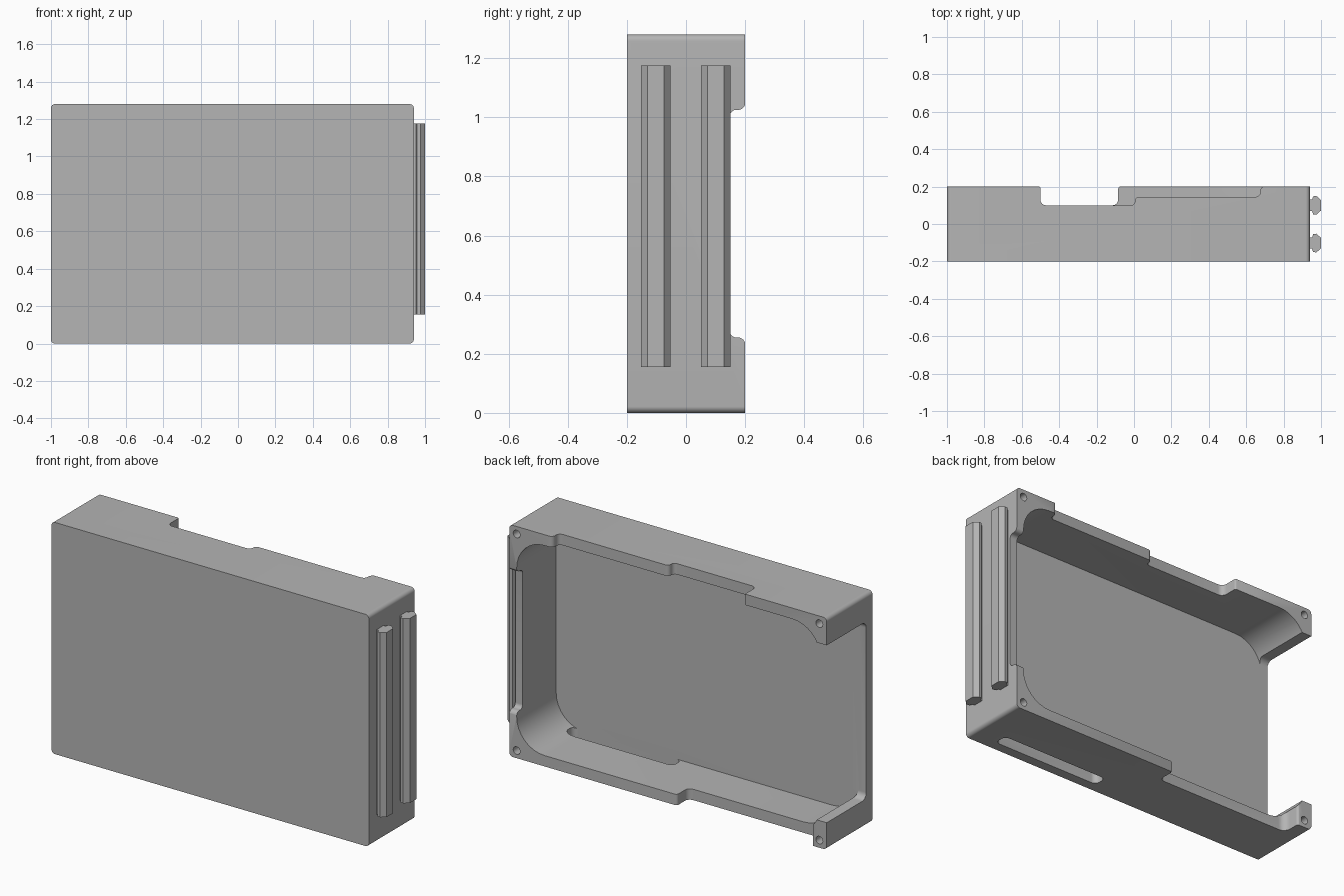
import bpy, bmesh, math
from mathutils import Vector

cube = bpy.data.objects.get("Cube")
if cube:
    bpy.data.objects.remove(cube, do_unlink=True)

grey = bpy.data.materials.new("plain grey")
grey.use_nodes = True
COLOUR = (0.46, 0.46, 0.46, 1)
grey.diffuse_color = COLOUR
grey.node_tree.nodes["Principled BSDF"].inputs["Base Color"].default_value = COLOUR


def rounded(corners, steps=8):
    """Outline of (u, v, radius) corners with each corner filleted."""
    out = []
    for i, (u, v, r) in enumerate(corners):
        p = Vector((u, v))
        if not r:
            out.append(p)
            continue
        a = (Vector(corners[i - 1][:2]) - p).normalized()
        b = (Vector(corners[(i + 1) % len(corners)][:2]) - p).normalized()
        half = a.angle(b) / 2
        centre = p + (a + b).normalized() * r / math.sin(half)
        start = p + a * r / math.tan(half) - centre
        end = p + b * r / math.tan(half) - centre
        sweep = start.angle_signed(end)
        for k in range(steps + 1):
            t = -sweep * k / steps
            c, s = math.cos(t), math.sin(t)
            out.append(centre + Vector((start.x * c - start.y * s, start.x * s + start.y * c)))
    return out


def prism(name, corners, axis, lo, hi):
    """Extrude an outline along an axis from lo to hi."""
    place = {"x": lambda p, w: (w, p.x, p.y),
             "y": lambda p, w: (p.x, w, p.y),
             "z": lambda p, w: (p.x, p.y, w)}[axis]
    pts = rounded(corners)
    bm = bmesh.new()
    low = [bm.verts.new(place(p, lo)) for p in pts]
    high = [bm.verts.new(place(p, hi)) for p in pts]
    bm.faces.new(low)
    bm.faces.new(high)
    for i in range(len(pts)):
        bm.faces.new((low[i - 1], low[i], high[i], high[i - 1]))
    bmesh.ops.recalc_face_normals(bm, faces=bm.faces[:])
    mesh = bpy.data.meshes.new(name)
    bm.to_mesh(mesh)
    bm.free()
    mesh.materials.append(grey)
    obj = bpy.data.objects.new(name, mesh)
    bpy.context.collection.objects.link(obj)
    return obj


def rect(u0, u1, v0, v1, r=0):
    return [(u0, v0, r), (u1, v0, r), (u1, v1, r), (u0, v1, r)]


def activate(obj):
    bpy.ops.object.select_all(action="DESELECT")
    obj.select_set(True)
    bpy.context.view_layer.objects.active = obj


def cut(target, cutter):
    cutter.hide_render = True
    mod = target.modifiers.new("cut", "BOOLEAN")
    mod.operation = "DIFFERENCE"
    mod.solver = "EXACT"
    mod.object = cutter
    activate(target)
    bpy.ops.object.modifier_apply(modifier=mod.name)
    bpy.data.objects.remove(cutter, do_unlink=True)


LEFT, RIGHT, TOP = 0.94, -1.0, 1.28
FRONT, BACK = -0.2, 0.2
FLOOR = -0.145
RIM = BACK + 0.001
OUT = 0.4

# Tray body with a rounded cavity open to the back
body = prism("tray_body", rect(RIGHT, LEFT, 0, TOP, 0.022), "y", FRONT, BACK)
cut(body, prism("cavity", rect(RIGHT + 0.04, LEFT - 0.045, 0.06, TOP - 0.06, 0.17),
                "y", FLOOR, OUT))

# Stepped rim of the top wall
cut(body, prism("top_notch", [
    (-0.6, OUT, 0), (-0.6, RIM, 0), (-0.5, RIM, 0.012), (-0.5, 0.1, 0.03),
    (0.005, 0.1, 0.022), (0.005, 0.145, 0.022), (0.675, 0.145, 0.025),
    (0.675, RIM, 0.025), (0.8, RIM, 0), (0.8, OUT, 0)], "z", TOP - 0.15, TOP + 0.1))

# Lowered rim of the bottom wall
cut(body, prism("bottom_notch", [
    (-0.96, OUT, 0), (-0.96, RIM, 0), (-0.91, RIM, 0.015), (-0.91, 0.1, 0.04),
    (-0.085, 0.1, 0.03), (-0.085, RIM, 0.015), (0.0, RIM, 0), (0.0, OUT, 0)],
    "z", -0.1, 0.2))

# Shallow dip in the left wall rim
cut(body, prism("left_dip", [
    (OUT, 0.18, 0), (RIM, 0.18, 0), (RIM, 0.255, 0.025), (0.148, 0.255, 0.022),
    (0.148, 1.025, 0.022), (RIM, 1.025, 0.025), (RIM, 1.1, 0), (OUT, 1.1, 0)],
    "x", 0.75, 1.1))

# Large opening through the right wall
cut(body, prism("right_opening", [
    (OUT, 0.15, 0), (FLOOR, 0.15, 0.035), (FLOOR, TOP - 0.15, 0.035), (OUT, TOP - 0.15, 0)],
    "x", RIGHT - 0.1, RIGHT + 0.1))

# Slot through the bottom wall
cut(body, prism("bottom_slot", rect(0.13, 0.79, -0.145, -0.07, 0.03), "z", -0.1, 0.12))

# Screw holes in the four corners
for x in (RIGHT + 0.045, LEFT - 0.045):
    for z in (0.042, TOP - 0.042):
        cut(body, prism("screw_hole", rect(x - 0.021, x + 0.021, z - 0.021, z + 0.021, 0.0209),
                        "y", 0.05, OUT))

activate(body)
bpy.ops.object.shade_smooth_by_angle(angle=math.radians(30))

# Pair of T-shaped rails on the left side
half = [(0.935, 0.03), (0.952, 0.03), (0.958, 0.048), (0.975, 0.05), (1.0, 0.028)]
for name, y in (("front_rail", -0.102), ("back_rail", 0.1)):
    outline = [(x, y - w, 0) for x, w in half] + [(x, y + w, 0) for x, w in reversed(half)]
    prism(name, outline, "z", 0.155, 1.175)
